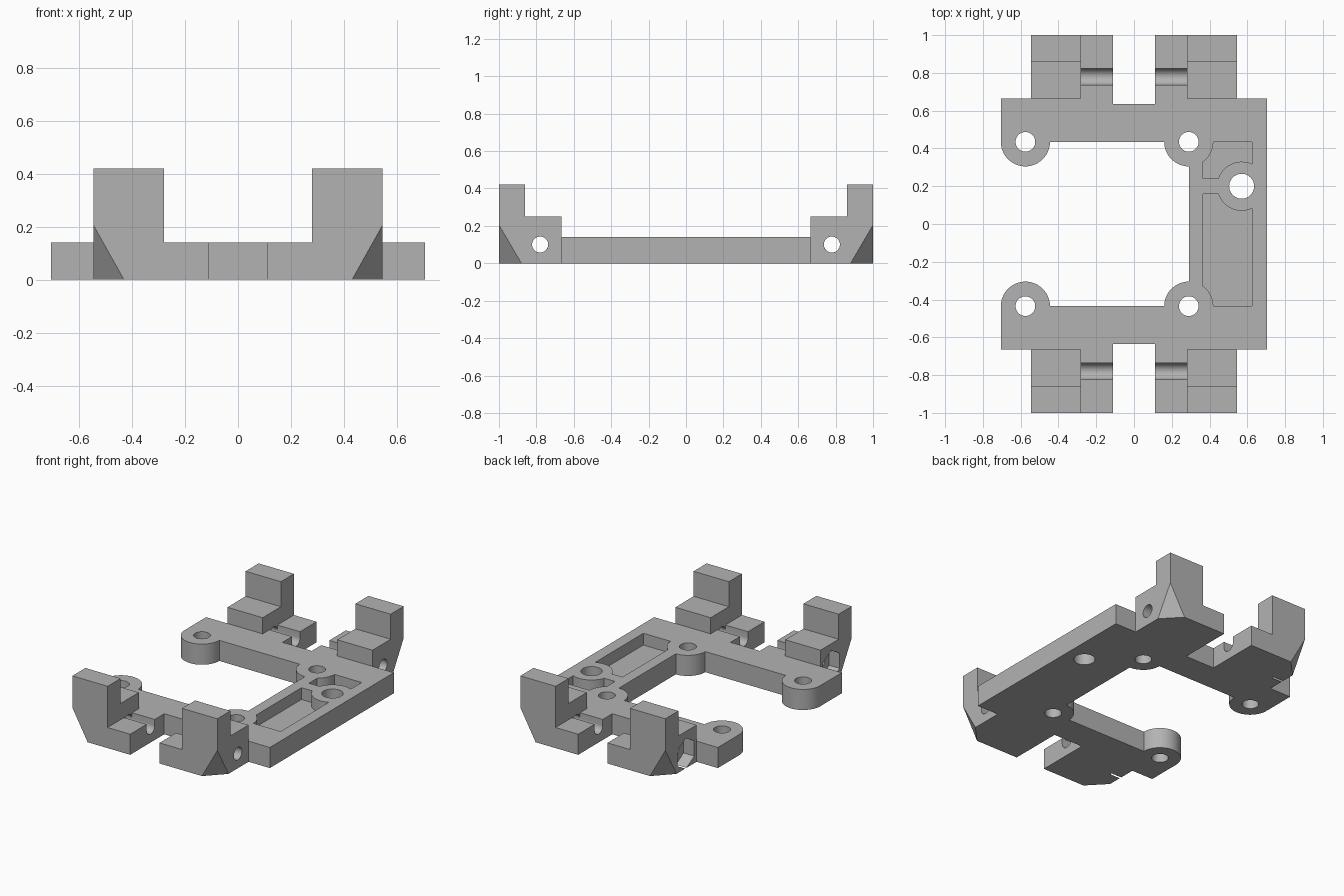
import bpy, bmesh
from math import cos, sin, radians
from mathutils import Vector

cube = bpy.data.objects.get("Cube")
if cube:
    bpy.data.objects.remove(cube, do_unlink=True)

grey = bpy.data.materials.new("plain grey")
grey.use_nodes = True
GREY = (0.45, 0.45, 0.45, 1)
grey.diffuse_color = GREY
grey.node_tree.nodes["Principled BSDF"].inputs["Base Color"].default_value = GREY

H = 0.14          # plate thickness
BOSS_R = 0.13
BOSS_Y = 0.435


def arc(cx, cy, r, a0, a1, n=16):
    return [(cx + r * cos(radians(a0 + (a1 - a0) * i / n)),
             cy + r * sin(radians(a0 + (a1 - a0) * i / n))) for i in range(n + 1)]


def circle(cx, cy, r, n=40, start=0):
    return arc(cx, cy, r, start, start + 360, n)[:-1]


def flip(points):
    return [(u, -v) for u, v in reversed(points)]


def prism(name, points, lo, hi, axis="z", bevel_plane=None):
    """Extrude a closed outline along z, or a (y, z) outline along x."""
    place = (lambda u, v, w: (u, v, w)) if axis == "z" else (lambda u, v, w: (w, u, v))
    bm = bmesh.new()
    face = bm.faces.new([bm.verts.new(place(u, v, lo)) for u, v in points])
    new = bmesh.ops.extrude_face_region(bm, geom=[face])["geom"]
    shift = Vector(place(0, 0, hi - lo))
    bmesh.ops.translate(bm, vec=shift, verts=[g for g in new if isinstance(g, bmesh.types.BMVert)])
    if bevel_plane:
        co, no = bevel_plane
        bmesh.ops.bisect_plane(bm, geom=bm.verts[:] + bm.edges[:] + bm.faces[:],
                               plane_co=co, plane_no=no, clear_outer=True)
        bmesh.ops.holes_fill(bm, edges=[e for e in bm.edges if e.is_boundary])
    bmesh.ops.recalc_face_normals(bm, faces=bm.faces[:])
    mesh = bpy.data.meshes.new(name)
    bm.to_mesh(mesh)
    bm.free()
    mesh.materials.append(grey)
    obj = bpy.data.objects.new(name, mesh)
    bpy.context.collection.objects.link(obj)
    return obj


def select(obj):
    bpy.ops.object.select_all(action="DESELECT")
    obj.select_set(True)
    bpy.context.view_layer.objects.active = obj


def finish(obj, cutters=()):
    """Cut the given shapes away and shade the curved walls smooth."""
    select(obj)
    for cutter in cutters:
        cutter.hide_render = True
        mod = obj.modifiers.new("cut", "BOOLEAN")
        mod.operation, mod.solver, mod.object = "DIFFERENCE", "EXACT", cutter
        bpy.ops.object.modifier_apply(modifier=mod.name)
        bpy.data.objects.remove(cutter, do_unlink=True)
    bpy.ops.object.shade_smooth_by_angle(angle=radians(30))


# Frame plate: C-shaped outline with rounded screw bosses
half = [(0.705, 0.665), (0.11, 0.665), (0.11, 0.635), (-0.11, 0.635),
        (-0.11, 0.665), (-0.705, 0.665)]
half += arc(-0.575, BOSS_Y, BOSS_R, 180, 360, 28)
half += arc(0.29, BOSS_Y, BOSS_R, 180, 270)
frame = prism("frame_plate", half + flip(half), 0, H)

# Screw holes and the larger hole in the rail
cuts = [prism("screw_cutter", circle(x, y, 0.052), -0.1, 0.3)
        for x in (-0.575, 0.29) for y in (-BOSS_Y, BOSS_Y)]
cuts.append(prism("rail_hole_cutter", circle(0.57, 0.2, 0.066), -0.1, 0.3))

# Rail pockets, leaving the bosses, the ring and its arm standing
back_pocket = ([(0.365, 0.24)] + arc(0.57, 0.2, BOSS_R, 162, 65)
               + [(0.625, BOSS_Y)] + arc(0.29, BOSS_Y, BOSS_R, 0, -54.8))
front_pocket = ([(0.365, 0.16)] + arc(0.57, 0.2, BOSS_R, 198, 295)
                + [(0.625, -BOSS_Y)] + arc(0.29, -BOSS_Y, BOSS_R, 0, 54.8))
cuts += [prism("pocket_cutter", p, 0.06, 0.3) for p in (back_pocket, front_pocket)]
finish(frame, cuts)

# Feet: stepped outer post and low slotted inner tab, at all four corners
AXLE_Y, AXLE_Z, AXLE_R = 0.78, 0.1, 0.043
step = [(0.665, 0), (1, 0), (1, 0.42), (0.86, 0.42), (0.86, 0.25), (0.665, 0.25)]
tab = [(0.665, 0), (1, 0), (1, H), (AXLE_Y + AXLE_R, H)]
tab += arc(AXLE_Y, AXLE_Z, AXLE_R, 0, -180)
tab += [(AXLE_Y - AXLE_R, H), (0.665, H)]

for sx, side in ((1, "left"), (-1, "right")):
    for sy, end in ((1, "back"), (-1, "front")):
        def mirror(points):
            return [(sy * y, z) for y, z in points]

        # Sloping cut across the outer bottom corner
        corner = (Vector((sx * 0.545, sy, 0.205)),
                  Vector((sx / 0.115, sy / 0.12, -1 / 0.205)))
        post = prism(f"{end}_{side}_post", mirror(step), sx * 0.28, sx * 0.545, "x", corner)
        cuts = [prism("axle_cutter", mirror(circle(AXLE_Y, AXLE_Z, AXLE_R)),
                      sx * 0.2, sx * 0.7, "x")]
        # Nut recess on the right-hand posts
        if sx < 0:
            cuts.append(prism("nut_cutter", mirror(circle(AXLE_Y, AXLE_Z, 0.104, 6, 30)),
                              -0.465, -0.7, "x"))
        finish(post, cuts)
        finish(prism(f"{end}_{side}_tab", mirror(tab), sx * 0.11, sx * 0.28, "x"))
